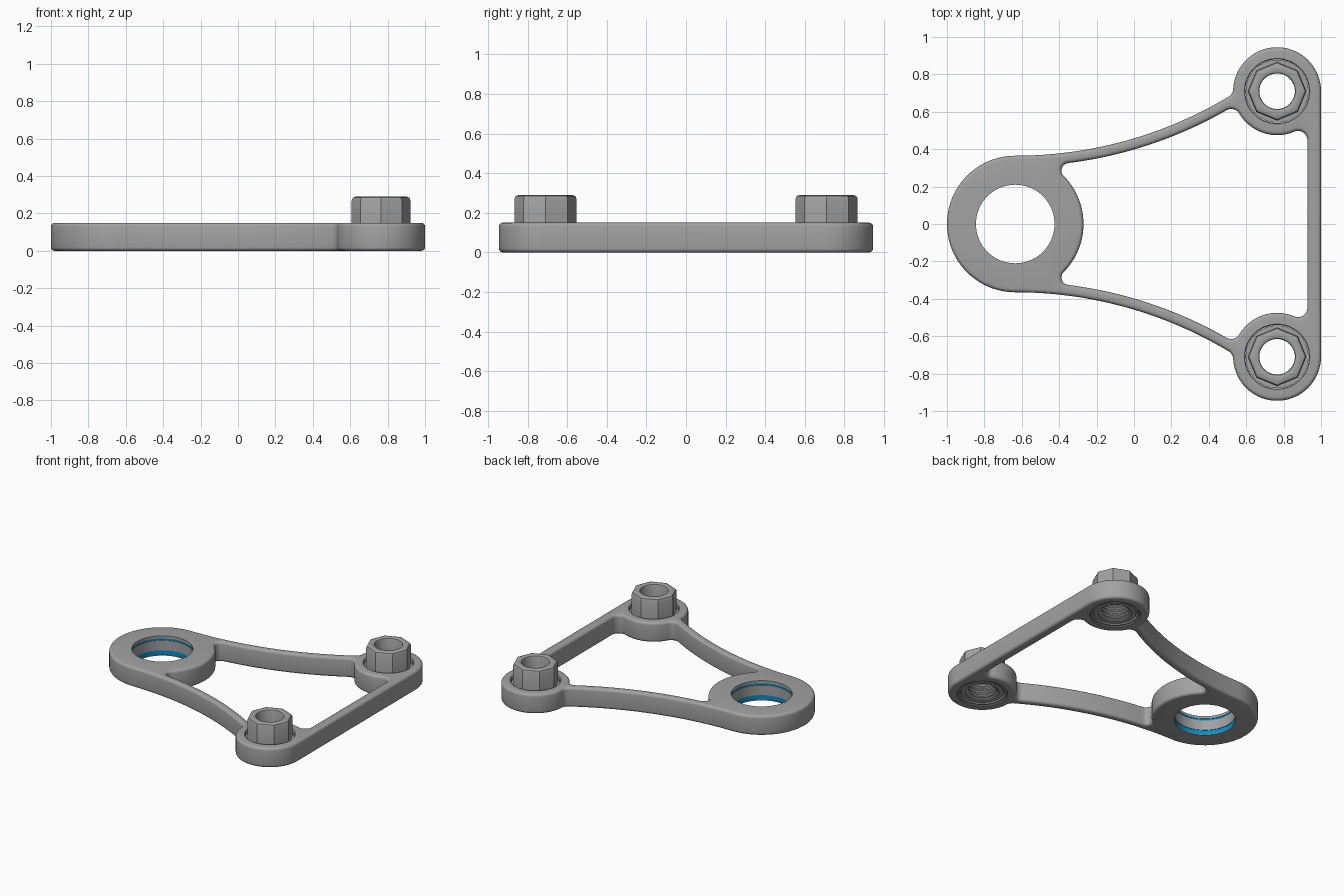
import bpy, bmesh, math
from mathutils import Vector, geometry

old = bpy.data.objects.get("Cube")
if old:
    bpy.data.objects.remove(old, do_unlink=True)


def material(name, color):
    m = bpy.data.materials.new(name)
    m.use_nodes = True
    m.diffuse_color = color
    bsdf = m.node_tree.nodes["Principled BSDF"]
    bsdf.inputs["Base Color"].default_value = color
    bsdf.inputs["Roughness"].default_value = 0.5
    return m


GRAY = material("metal gray", (0.36, 0.36, 0.36, 1))
BLUE = material("seal blue", (0.0, 0.28, 0.6, 1))

# Main dimensions
HEIGHT = 0.15
RING, RING_R = Vector((-0.635, 0)), 0.365
BOSS, BOSS_R = Vector((0.765, 0.71)), 0.235
ARC_R, ARM_W = 2.22, 0.057
ARC = Vector((RING.x, RING_R + ARC_R))
BAR_X = 0.927
FILLET, SMALL = 0.05, 0.04


def arc(c, r, p, q, n):
    """Points on a circle, the short way round, from the direction of p to that of q."""
    a = math.atan2(p.y - c.y, p.x - c.x)
    b = math.atan2(q.y - c.y, q.x - c.x)
    d = (b - a + math.pi) % math.tau - math.pi
    return [c + r * Vector((math.cos(a + d * i / n), math.sin(a + d * i / n)))
            for i in range(n + 1)]


def fillet_center(c1, r1, c2, r2, pick):
    return pick(geometry.intersect_sphere_sphere_2d(c1, r1, c2, r2), key=lambda v: v.x)


def mirrored(half):
    """Close a half outline across y = 0, dropping doubled points."""
    out = []
    for p in half + [Vector((p.x, -p.y)) for p in reversed(half)]:
        if not out or (p - out[-1]).length > 1e-4:
            out.append(p)
    if (out[0] - out[-1]).length < 1e-4:
        out.pop()
    return out


def inset(pts, d):
    """Shift a clockwise outline to its right by d."""
    out = []
    for i, p in enumerate(pts):
        t = (p - pts[i - 1]).normalized() + (pts[(i + 1) % len(pts)] - p).normalized()
        t.normalize()
        out.append(p + d * Vector((t.y, -t.x)))
    return out


def circle(c, r, n=64, octagon=False):
    out = []
    for i in range(n):
        a = math.tau * i / n
        k = 1.0
        if octagon:
            k = math.cos(math.pi / 8) / math.cos(a % (math.pi / 4) - math.pi / 8)
        out.append(c + r * k * Vector((math.cos(a), math.sin(a))))
    return out


def strip(bm, levels, blue=(), closed=False):
    """Join loops of (points, z) by quads; return the vertex loops."""
    loops = [[bm.verts.new((p.x, p.y, z)) for p in pts] for pts, z in levels]
    n = len(loops[0])
    pairs = list(zip(loops, loops[1:]))
    if closed:
        pairs.append((loops[-1], loops[0]))
    for k, (lo, hi) in enumerate(pairs):
        for i in range(n):
            j = (i + 1) % n
            f = bm.faces.new((lo[i], lo[j], hi[j], hi[i]))
            f.material_index = 1 if k in blue else 0
    return loops


def finish(bm, name):
    bmesh.ops.recalc_face_normals(bm, faces=bm.faces[:])
    me = bpy.data.meshes.new(name)
    bm.to_mesh(me)
    bm.free()
    me.materials.append(GRAY)
    me.materials.append(BLUE)
    ob = bpy.data.objects.new(name, me)
    bpy.context.collection.objects.link(ob)
    bpy.ops.object.select_all(action="DESELECT")
    ob.select_set(True)
    bpy.context.view_layer.objects.active = ob
    bpy.ops.object.shade_smooth_by_angle(angle=math.radians(32))
    return ob


# Outer outline: ring, concave arm, fillet, boss
f1 = fillet_center(ARC, ARC_R - FILLET, BOSS, BOSS_R + FILLET, min)
top = BOSS + Vector((0, 1))
outer = mirrored(
    arc(RING, RING_R, RING - Vector((1, 0)), ARC, 24)
    + arc(ARC, ARC_R, RING, f1, 24)
    + arc(f1, FILLET, f1 + (f1 - ARC), BOSS, 8)
    + arc(BOSS, BOSS_R, f1, top, 24)
    + arc(BOSS, BOSS_R, top, BOSS + Vector((1, 0)), 16))

# Window outline: ring, arm, boss and straight bar with fillets between
inner_r = ARC_R + ARM_W
f2 = fillet_center(RING, RING_R + SMALL, ARC, inner_r + SMALL, max)
f3 = fillet_center(ARC, inner_r + FILLET, BOSS, BOSS_R + FILLET, min)
fx = BAR_X - FILLET
f4 = Vector((fx, BOSS.y - math.sqrt((BOSS_R + FILLET) ** 2 - (BOSS.x - fx) ** 2)))
window = mirrored(
    arc(RING, RING_R, RING + Vector((1, 0)), f2, 16)
    + arc(f2, SMALL, RING, ARC, 10)
    + arc(ARC, inner_r, f2, f3, 24)
    + arc(f3, FILLET, ARC, BOSS, 10)
    + arc(BOSS, BOSS_R, f3, f4, 16)
    + arc(f4, FILLET, BOSS, f4 + Vector((1, 0)), 10))

# Bracket plate with rounded edges, bearing hole with blue seals, and boss holes
EDGE = 0.02
rounding = [(EDGE * (1 - math.sin(a)), EDGE * (1 - math.cos(a)))
            for a in (math.pi / 2 * i / 4 for i in range(5))]
section = rounding + [(d, HEIGHT - z) for d, z in reversed(rounding)]
bm = bmesh.new()
groups = [strip(bm, [(inset(outer, d), z) for d, z in section]),
          strip(bm, [(inset(window, -d), z) for d, z in section])]
bearing = [(0.21, 0), (0.21, 0.006), (0.214, 0.006), (0.214, 0.04), (0.21, 0.04),
           (0.21, 0.115), (0.214, 0.115), (0.214, 0.13), (0.21, 0.13), (0.21, HEIGHT)]
groups.append(strip(bm, [(circle(RING, r, 96), z) for r, z in bearing], blue=(2, 6)))
for side in (1, -1):
    c = Vector((BOSS.x, side * BOSS.y))
    groups.append(strip(bm, [(circle(c, r), z) for r, z in
                             ((0.175, 0), (0.17, 0.005), (0.17, 0.145), (0.175, HEIGHT))]))
for end, up in ((0, -1), (-1, 1)):
    edges = []
    for g in groups:
        loop = g[end]
        edges += [bm.edges.get((loop[i - 1], loop[i])) for i in range(len(loop))]
    bmesh.ops.triangle_fill(bm, use_beauty=True, edges=edges, normal=(0, 0, up))
finish(bm, "bracket_plate")

# Octagonal bushing: stepped underside, flange, eight-sided head, ribbed bore
NUT_TOP, NUT_R, BORE = 0.29, 0.157, 0.095
profile = [(0.115, 0.02, 0), (0.115, 0.012, 0), (0.145, 0.012, 0), (0.15, 0.025, 0),
           (0.155, 0.008, 0), (0.168, 0.008, 0), (0.168, 0.125, 0),
           (NUT_R, 0.125, 1), (NUT_R, NUT_TOP - 0.02, 1), (NUT_R - 0.006, NUT_TOP - 0.006, 1),
           (NUT_R - 0.02, NUT_TOP, 1), (BORE + 0.012, NUT_TOP, 0),
           (BORE + 0.003, NUT_TOP - 0.004, 0), (BORE, NUT_TOP - 0.012, 0)]
for i in range(4):
    z = 0.14 - i * 0.03
    profile += [(BORE, z, 0), (BORE + 0.012, z - 0.008, 0),
                (BORE + 0.012, z - 0.016, 0), (BORE, z - 0.022, 0)]
for side, name in ((1, "back_bushing"), (-1, "front_bushing")):
    c = Vector((BOSS.x, side * BOSS.y))
    bm = bmesh.new()
    strip(bm, [(circle(c, r, 64, bool(o)), z) for r, z, o in profile], closed=True)
    finish(bm, name)
